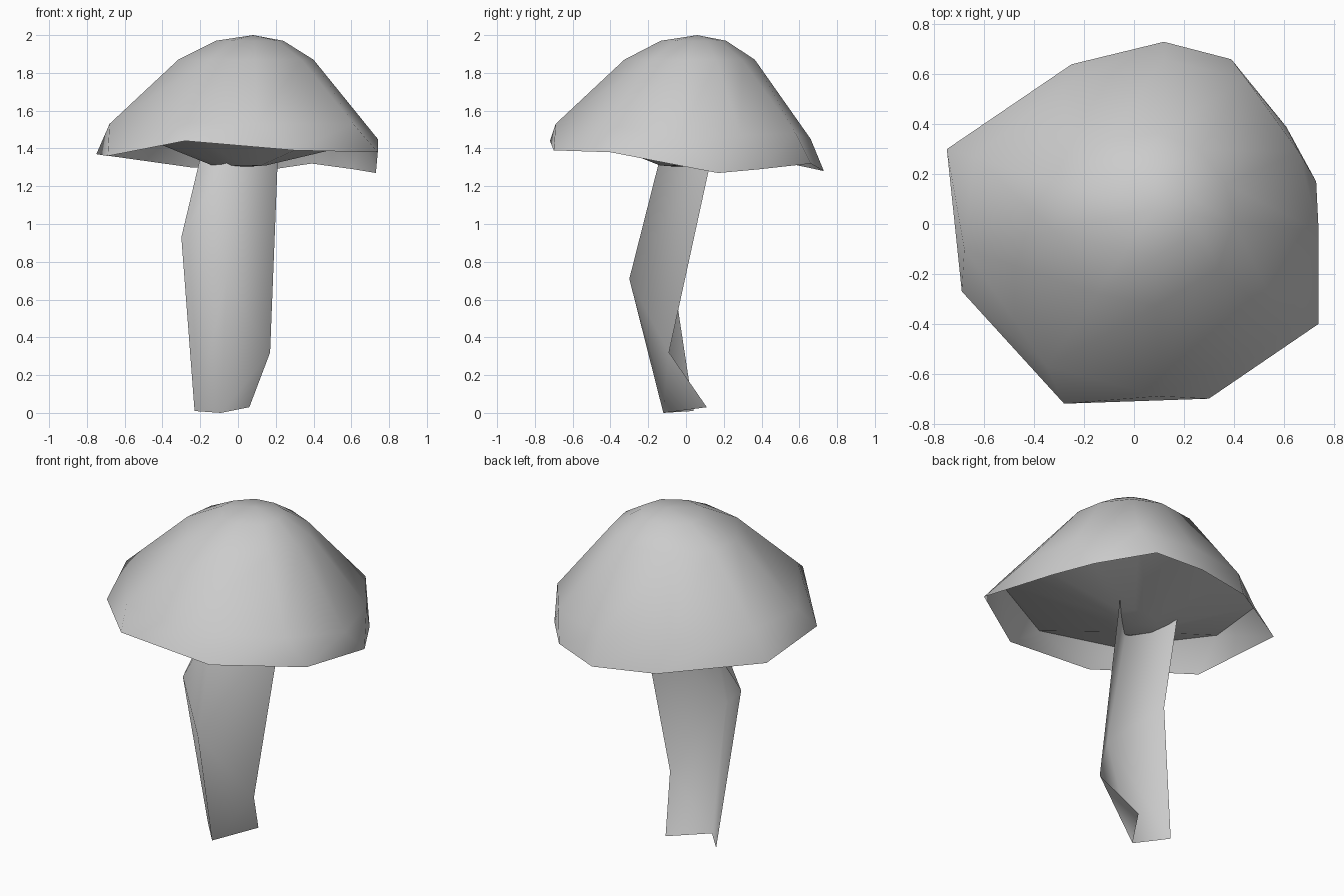
import bpy
import math
from mathutils import Vector

cube = bpy.data.objects.get("Cube")
if cube:
    bpy.data.objects.remove(cube, do_unlink=True)

# Single plain grey
grey = bpy.data.materials.new("plain_grey")
grey.use_nodes = True
grey.diffuse_color = (0.6, 0.6, 0.6, 1)
bsdf = grey.node_tree.nodes["Principled BSDF"]
bsdf.inputs["Base Color"].default_value = grey.diffuse_color


def loft(name, rings, apex=None, closed=True, sharp_angle=80):
    """Skin rows of equal length, ordered upward and counterclockwise."""
    count = len(rings[0])
    points = [Vector(point) for ring in rings for point in ring]
    faces = []
    for level in range(len(rings) - 1):
        low, high = level * count, (level + 1) * count
        for side in range(count if closed else count - 1):
            following = (side + 1) % count
            faces.append((low + side, low + following, high + following, high + side))
    if apex is not None:
        last = (len(rings) - 1) * count
        for side in range(count):
            faces.append((last + side, last + (side + 1) % count, len(points)))
        points.append(Vector(apex))
    mesh = bpy.data.meshes.new(name)
    mesh.from_pydata(points, [], faces)
    mesh.materials.append(grey)
    part = bpy.data.objects.new(name, mesh)
    bpy.context.collection.objects.link(part)
    bpy.ops.object.select_all(action="DESELECT")
    part.select_set(True)
    bpy.context.view_layer.objects.active = part
    bpy.ops.object.shade_smooth_by_angle(angle=math.radians(sharp_angle))
    return part


# Cap: wavy rim, steep shoulder, then a rounded crown
rim = [(-.75, .3, 1.37), (-.69, -.27, 1.36), (-.28, -.72, 1.44), (.3, -.7, 1.39),
       (.74, -.4, 1.38), (.73, .17, 1.27), (.61, .39, 1.29), (.39, .66, 1.32),
       (.12, .73, 1.28), (-.25, .64, 1.3)]
shoulder = [(-.64, .27, 1.53), (-.68, -.1, 1.53), (-.35, -.57, 1.54), (.1, -.69, 1.53),
            (.61, -.42, 1.53), (.74, -.03, 1.45), (.66, .29, 1.47), (.45, .58, 1.48),
            (.12, .66, 1.45), (-.28, .56, 1.48)]
apex = Vector((.08, .06, 2))
crown, summit = [], []
for x, y, z in shoulder:
    angle = math.atan2(y, x)
    edge = Vector((.04 + .36 * math.cos(angle), .02 + .35 * math.sin(angle), 1.87))
    crown.append(edge)
    inner = edge.lerp(apex, .5)
    inner.z = 1.97
    summit.append(inner)
loft("cap", [rim, shoulder, crown, summit], apex)

# Gills: a shallow funnel hung from the inside of the shoulder down to the stem
throat = [(x * .2, y * .2, 1.31) for x, y, z in shoulder]
gills = loft("gills", [shoulder, throat], (0, 0, 1.3), sharp_angle=50)
gills.data.flip_normals()

# Stem: bent sheet folded around the front, open at the back
foot = [(-.23, .04, .01), (-.09, -.12, 0), (.06, .11, .03)]
bend = [(-.3, -.1, .93), (-.06, -.3, .71), (.17, -.09, .32)]
neck = [(-.2, .13, 1.35), (-.06, -.14, 1.34), (.21, .13, 1.33)]
loft("stem", [foot, bend, neck], closed=False, sharp_angle=150)
